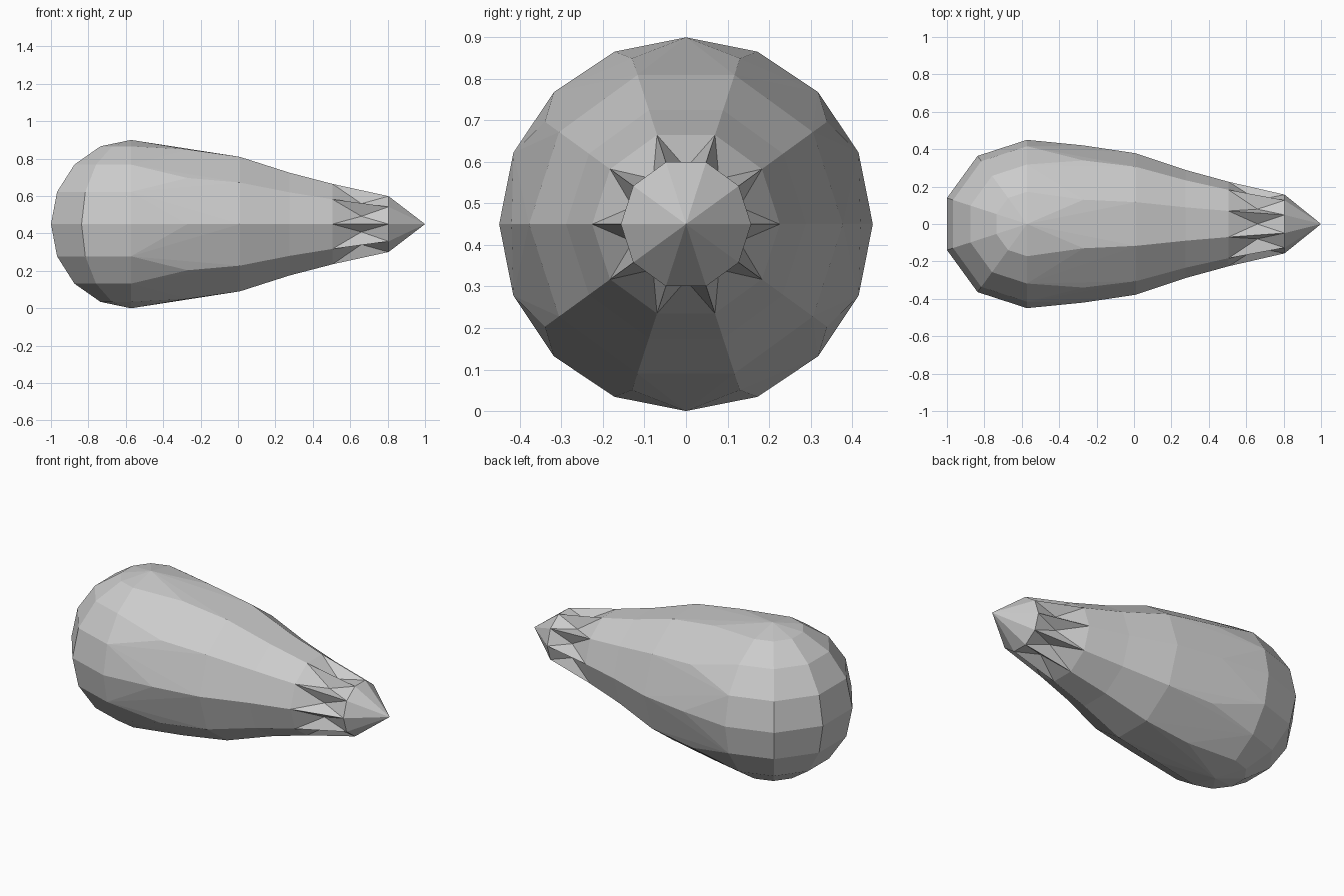
import bpy, bmesh
from math import sin, cos, pi, radians

if "Cube" in bpy.data.objects:
    bpy.data.objects.remove(bpy.data.objects["Cube"])

SIDES = 10
CX, R, CZ = -0.572, 0.45, 0.45   # round end centre and radius


def ring_point(x, r, step):
    a = 2 * pi * step / SIDES
    return (x, r * cos(a), CZ + r * sin(a))


bm = bmesh.new()

# Round end: half of a ten-segment, eight-ring sphere with vertical poles
for i in range(9):
    lat = radians(-90 + 22.5 * i)
    if i in (0, 8):
        bm.verts.new((CX, 0, CZ + R * sin(lat)))
        continue
    for j in range(6):
        a = radians(90 + 36 * j)
        bm.verts.new((CX + R * cos(lat) * cos(a), R * cos(lat) * sin(a), CZ + R * sin(lat)))

# Tapering body: hull around the round end and three ten-sided rings
for x, r in ((-0.27, 0.42), (0.01, 0.378), (0.275, 0.289)):
    for k in range(SIDES):
        bm.verts.new(ring_point(x, r, k))
bmesh.ops.convex_hull(bm, input=bm.verts[:])
cap = [f for f in bm.faces if all(v.co.x > 0.25 for v in f.verts)]
bmesh.ops.delete(bm, geom=cap, context='FACES')


def face(*pts):
    bm.faces.new([bm.verts.new(p) for p in pts])


# Neck, pleated collar and pointed tip, one facet at a time
tip = (1.0, 0, CZ)
APO = cos(pi / SIDES)
for k in range(SIDES):
    e, f = ring_point(0.275, 0.289, k), ring_point(0.275, 0.289, k + 1)
    a, b = ring_point(0.505, 0.226, k), ring_point(0.505, 0.226, k + 1)
    c, d = ring_point(0.805, 0.157, k), ring_point(0.805, 0.157, k + 1)
    m = ring_point(0.505, 0.226 * APO, k + 0.5)
    p = ring_point(0.66, 0.135, k + 0.5)     # bottom of the pleat
    face(e, a, m, b, f)
    face(a, c, p)
    face(a, p, m)
    face(m, p, b)
    face(p, d, b)
    face(c, d, p)
    face(c, tip, d)

bmesh.ops.remove_doubles(bm, verts=bm.verts[:], dist=0.0005)
bmesh.ops.dissolve_limit(bm, angle_limit=radians(0.5), verts=bm.verts[:], edges=bm.edges[:])
bmesh.ops.recalc_face_normals(bm, faces=bm.faces[:])

mesh = bpy.data.meshes.new("teardrop_body")
bm.to_mesh(mesh)
bm.free()
obj = bpy.data.objects.new("teardrop_body", mesh)
bpy.context.collection.objects.link(obj)
